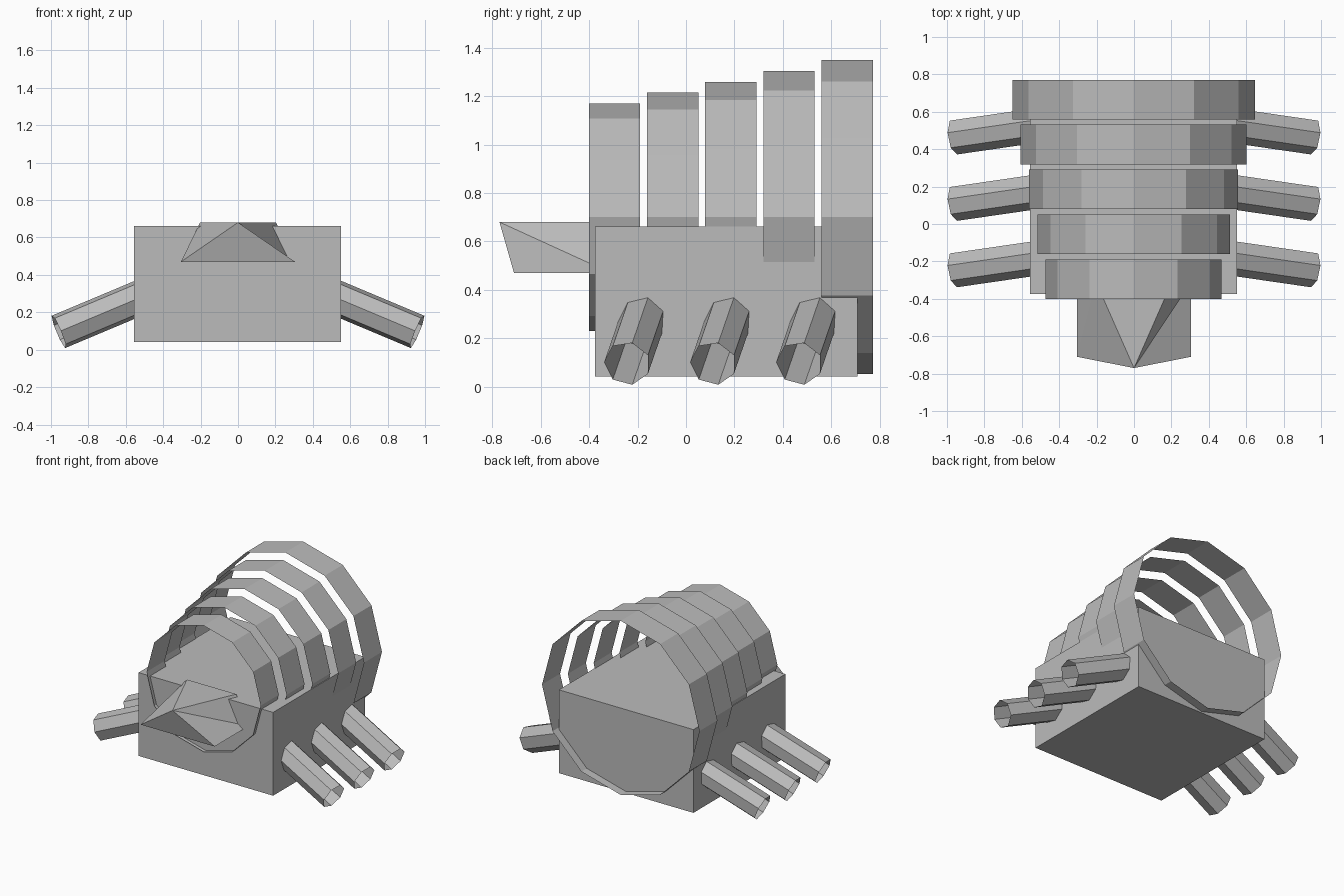
import bpy, bmesh, math
from mathutils import Matrix, Vector

old = bpy.data.objects.get("Cube")
if old:
    bpy.data.objects.remove(old, do_unlink=True)

grey = bpy.data.materials.new("plain_grey")
grey.use_nodes = True
colour = (0.5, 0.5, 0.5, 1)
grey.diffuse_color = colour
grey.node_tree.nodes["Principled BSDF"].inputs["Base Color"].default_value = colour


def finish(name, bm):
    """Turn a bmesh into a flat-shaded grey object."""
    bmesh.ops.recalc_face_normals(bm, faces=bm.faces)
    mesh = bpy.data.meshes.new(name)
    bm.to_mesh(mesh)
    bm.free()
    mesh.materials.append(grey)
    obj = bpy.data.objects.new(name, mesh)
    bpy.context.scene.collection.objects.link(obj)
    return obj


def open_tube(name, start, end, radius, sides, pointer):
    """Thin open tube whose first corner points towards pointer."""
    axis = (end - start).normalized()
    u = (pointer - axis * pointer.dot(axis)).normalized()
    v = axis.cross(u)
    bm = bmesh.new()
    rims = []
    for centre in (start, end):
        rim = []
        for i in range(sides):
            a = math.tau * i / sides
            rim.append(bm.verts.new(centre + radius * (u * math.cos(a) + v * math.sin(a))))
        rims.append(rim)
    for i in range(sides):
        j = (i + 1) % sides
        bm.faces.new((rims[0][i], rims[0][j], rims[1][j], rims[1][i]))
    return finish(name, bm)


# Body block
bm = bmesh.new()
bmesh.ops.create_cube(bm, size=1, matrix=Matrix.Translation((-0.002, 0.166, 0.352))
                      @ Matrix.Diagonal((1.108, 1.082, 0.62, 1)))
finish("body", bm)

# Shell bands, growing towards the back
for n in range(5):
    y = -0.401 + 0.24 * n
    open_tube(f"shell_band_{n + 1}", Vector((-0.002, y, 0.7)), Vector((-0.002, y + 0.212, 0.7)),
              0.47 + 0.0445 * n, 12, Vector((1, 0, 0)))

# Legs: three sloping open tubes on each side
for side, label in ((1, "left"), (-1, "right")):
    for n, place in enumerate(("front", "middle", "back")):
        end = Vector((0.958 * side, -0.243 + 0.355 * n, 0.096))
        start = end - 0.55 * Vector((side, -0.145, -0.42))
        open_tube(f"{place}_{label}_leg", start, end, 0.096, 7, Vector((0, -1, 0)))

# Wedge-shaped head with a pointed upper lip
bm = bmesh.new()
tip = bm.verts.new((0, -0.77, 0.68))
top_r, top_l = [bm.verts.new((x, -0.31, 0.68)) for x in (-0.203, 0.203)]
back_r, back_l = [bm.verts.new((x, -0.31, 0.47)) for x in (-0.305, 0.305)]
front_r, front_l = [bm.verts.new((x, -0.71, 0.47)) for x in (-0.305, 0.305)]
for face in ((tip, top_l, top_r), (tip, front_r, front_l),
             (tip, back_l, top_l), (tip, front_l, back_l),
             (tip, top_r, front_r), (top_r, back_r, front_r),
             (front_r, back_r, back_l, front_l), (top_r, top_l, back_l, back_r)):
    bm.faces.new(face)
finish("head", bm)
